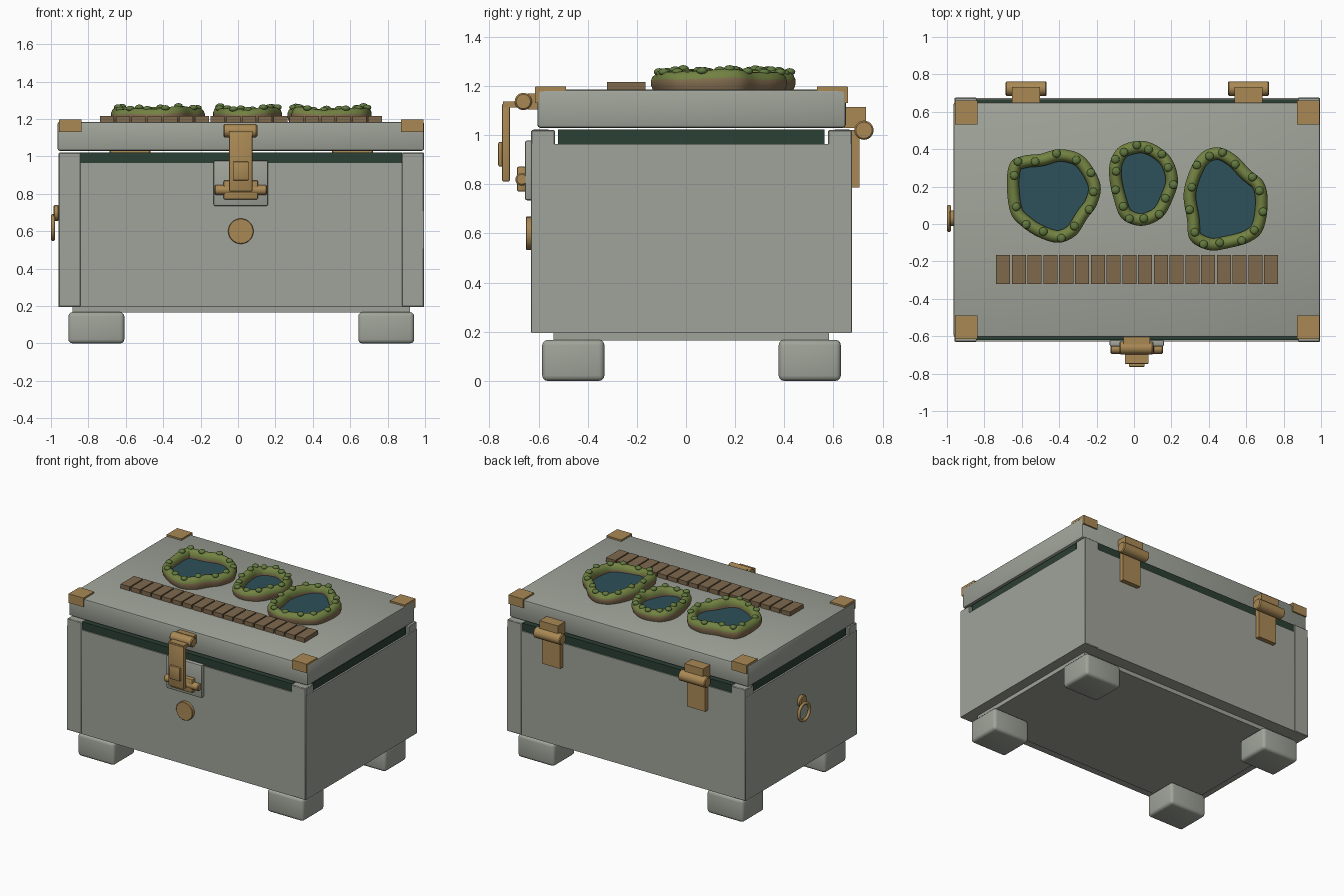
import bpy, bmesh, math
from mathutils import Vector

if "Cube" in bpy.data.objects:
    bpy.data.objects.remove(bpy.data.objects["Cube"])


def mat(name, *rgb):
    m = bpy.data.materials.new(name)
    m.diffuse_color = (*rgb, 1)
    m.use_nodes = True
    m.node_tree.nodes["Principled BSDF"].inputs["Base Color"].default_value = m.diffuse_color
    return m


GREY = mat("stone grey", 0.35, 0.37, 0.32)
BRASS = mat("brass", 0.40, 0.25, 0.09)
LINING = mat("dark green lining", 0.024, 0.05, 0.033)
WATER = mat("teal water", 0.027, 0.08, 0.10)
WOOD = mat("brown wood", 0.21, 0.138, 0.073)
ROCK = mat("rock brown", 0.23, 0.155, 0.08)
MOSS = mat("moss green", 0.17, 0.225, 0.055)
BUMP = mat("leaf green", 0.12, 0.19, 0.05)

CX, CY = 0.0175, 0.0225  # centre of the chest


def finish(bm, name, *mats):
    me = bpy.data.meshes.new(name)
    bm.to_mesh(me)
    bm.free()
    for m in mats:
        me.materials.append(m)
    ob = bpy.data.objects.new(name, me)
    bpy.context.collection.objects.link(ob)
    return ob


def smooth(ob, angle=40):
    bpy.ops.object.select_all(action='DESELECT')
    ob.select_set(True)
    bpy.context.view_layer.objects.active = ob
    bpy.ops.object.shade_smooth_by_angle(angle=math.radians(angle))


def box(name, x, y, z, m, bevel=0.0, segments=2):
    bm = bmesh.new()
    bmesh.ops.create_cube(bm, size=1)
    for v in bm.verts:
        v.co = [r[0] + (c + 0.5) * (r[1] - r[0]) for r, c in zip((x, y, z), v.co)]
    if bevel:
        bmesh.ops.bevel(bm, geom=bm.edges[:], offset=bevel, segments=segments,
                        affect='EDGES', profile=0.5)
    ob = finish(bm, name, m)
    if bevel:
        smooth(ob)
    return ob


def rod(name, centre, r, length, axis, m, bevel=0.006):
    bm = bmesh.new()
    bmesh.ops.create_cone(bm, cap_ends=True, segments=28, radius1=r, radius2=r, depth=length)
    rims = [e for e in bm.edges if abs(e.verts[0].co.z - e.verts[1].co.z) < 1e-5]
    bmesh.ops.bevel(bm, geom=rims, offset=bevel, segments=1, affect='EDGES')
    ob = finish(bm, name, m)
    ob.location = centre
    ob.rotation_euler = {'x': (0, math.pi / 2, 0), 'y': (math.pi / 2, 0, 0)}[axis]
    smooth(ob)


def flip(r, c, s):
    """Range r on the positive side of centre c, mirrored when s is -1."""
    return r if s > 0 else (2 * c - r[1], 2 * c - r[0])


# chest body, base plate and lid
box("body", (-0.96, 0.995), (-0.628, 0.673), (0.195, 0.965), GREY)
box("base_plate", (-0.885, 0.92), (-0.54, 0.582), (0.165, 0.196), GREY)
box("lid", (-0.965, 0.995), (-0.605, 0.65), (1.03, 1.185), GREY, 0.012)

# feet, corner posts and lid corner brackets, four of each
for sx in (-1, 1):
    for sy in (-1, 1):
        box("foot", flip((0.643, 0.942), CX, sx), flip((0.377, 0.63), CY, sy),
            (0, 0.167), GREY, 0.022, 3)
        box("corner_post", flip((0.876, 0.994), CX, sx), flip((0.578, 0.675), CY, sy),
            (0.196, 1.02), GREY, 0.004, 1)
        bx = flip((0.872, 0.993), CX, sx)
        box("bracket_top", bx, flip((0.533, 0.658), CY, sy), (1.18, 1.197), BRASS)
        box("bracket_flap", bx, flip((0.62, 0.66), CY, sy), (1.13, 1.196), BRASS)

# dark lining strips between the posts
for s in (-1, 1):
    box("lining_long", (-0.845, 0.878), flip((0.605, 0.665), CY, s), (0.96, 1.022), LINING)
    box("lining_side", flip((0.92, 0.982), CX, s), (-0.52, 0.563), (0.96, 1.022), LINING)

# front latch
box("latch_back_plate", (-0.13, 0.16), (-0.655, -0.62), (0.735, 0.978), GREY, 0.008)
box("latch_lid_mount", (-0.055, 0.085), (-0.645, -0.6), (1.105, 1.17), BRASS)
rod("latch_pivot", (0.013, -0.662, 1.137), 0.035, 0.18, 'x', BRASS)
box("latch_arm_top", (-0.047, 0.077), (-0.745, -0.655), (1.112, 1.137), BRASS)
box("latch_arm", (-0.047, 0.077), (-0.749, -0.716), (0.812, 1.127), BRASS, 0.006)
box("latch_tab", (-0.028, 0.057), (-0.764, -0.74), (0.872, 0.972), BRASS, 0.006)
box("latch_catch", (-0.077, 0.107), (-0.688, -0.65), (0.77, 0.872), BRASS, 0.008)
rod("latch_catch_rod", (0.015, -0.668, 0.82), 0.026, 0.28, 'x', BRASS)
rod("front_disc", (0.015, -0.638, 0.6), 0.068, 0.026, 'y', BRASS, 0.003)

# rear hinges
for s in (-1, 1):
    hx = flip((0.537, 0.687), CX, s)
    box("hinge_upper_leaf", hx, (0.64, 0.732), (1.03, 1.115), BRASS)
    box("hinge_lower_leaf", hx, (0.67, 0.706), (0.788, 1.02), BRASS)
    rod("hinge_barrel", (CX + s * 0.594, 0.724, 1.02), 0.039, 0.22, 'x', BRASS)

# pull ring on the left side
rod("ring_mount", (-0.972, 0.03, 0.697), 0.042, 0.03, 'x', BRASS)
bpy.ops.mesh.primitive_torus_add(major_radius=0.062, minor_radius=0.011, major_segments=36,
                                 minor_segments=10, location=(-0.989, 0.03, 0.62),
                                 rotation=(0, math.pi / 2, 0))
ring = bpy.context.object
ring.name = "pull_ring"
ring.data.materials.append(BRASS)
smooth(ring)

# boardwalk planks on the lid
for i in range(18):
    x = -0.737 + i * 0.0843
    box("plank", (x, x + 0.075), (-0.322, -0.165), (1.18, 1.216), WOOD)


def closed_curve(pts, n=6):
    """Smooth closed loop through pts."""
    out, k = [], len(pts)
    for i in range(k):
        a, b, c, d = (Vector(pts[(i + j) % k]) for j in (-1, 0, 1, 2))
        for t in (j / n for j in range(n)):
            out.append(0.5 * (2 * b + (c - a) * t + (2 * a - 5 * b + 4 * c - d) * t * t
                              + (3 * b - a - 3 * c + d) * t ** 3))
    return out


# pool outlines, clockwise from the left
POOLS = [
    [(-0.68, 0.22), (-0.66, 0.33), (-0.59, 0.365), (-0.5, 0.375), (-0.4, 0.4), (-0.29, 0.375),
     (-0.22, 0.3), (-0.178, 0.2), (-0.2, 0.1), (-0.25, 0.03), (-0.31, -0.06), (-0.4, -0.1),
     (-0.5, -0.075), (-0.59, -0.02), (-0.66, 0.06)],
    [(-0.132, 0.25), (-0.125, 0.34), (-0.075, 0.415), (0.03, 0.445), (0.12, 0.42), (0.2, 0.35),
     (0.235, 0.24), (0.21, 0.14), (0.15, 0.035), (0.04, -0.01), (-0.065, 0.03), (-0.11, 0.14)],
    [(0.265, 0.16), (0.3, 0.29), (0.36, 0.38), (0.45, 0.41), (0.54, 0.37), (0.62, 0.29),
     (0.695, 0.22), (0.715, 0.11), (0.69, -0.03), (0.62, -0.095), (0.5, -0.13), (0.4, -0.14),
     (0.3, -0.085), (0.283, 0.03)],
]
# rim cross-section: inset from outline, fraction of height
PROFILE = [(0.008, 0), (0.0, 0.3), (0.0, 0.58), (0.007, 0.8), (0.02, 0.96), (0.034, 1.0),
           (0.048, 0.95), (0.06, 0.78), (0.066, 0.5), (0.066, 0)]
BASE = 1.183
for p, pts in enumerate(POOLS):
    loop = closed_curve(pts)
    n = len(loop)
    normals = []
    for i in range(n):
        t = (loop[(i + 2) % n] - loop[i - 2]).normalized()
        normals.append(Vector((t.y, -t.x)))  # points into the pool
    heights = [0.077 + 0.007 * math.sin(4 * math.pi * i / n + p)
               + 0.004 * math.sin(10 * math.pi * i / n) for i in range(n)]

    # rock rim with moss on its crest
    bm = bmesh.new()
    rings = [[bm.verts.new((*(c + nv * o), BASE + f * h)) for o, f in PROFILE]
             for c, nv, h in zip(loop, normals, heights)]
    for i in range(n):
        a, b = rings[i], rings[(i + 1) % n]
        for j in range(len(PROFILE) - 1):
            face = bm.faces.new((a[j], b[j], b[j + 1], a[j + 1]))
            face.material_index = int(2 <= j <= 7)
            face.smooth = True
    bmesh.ops.recalc_face_normals(bm, faces=bm.faces[:])
    if sum(f.normal.z * f.calc_area() for f in bm.faces) < 0:
        bmesh.ops.reverse_faces(bm, faces=bm.faces[:])
    finish(bm, "pool_rim", ROCK, MOSS)

    # water surface
    bm = bmesh.new()
    face = bm.faces.new([bm.verts.new((*(c + nv * 0.062), 1.207))
                         for c, nv in zip(reversed(loop), reversed(normals))])
    bmesh.ops.triangulate(bm, faces=[face])
    finish(bm, "pool_water", WATER)

    # moss clumps along the crest
    bm = bmesh.new()
    count = (13, 14, 14)[p]
    for k in range(count):
        i = int((k + 0.4) * n / count)
        c = loop[i] + normals[i] * (0.03 + 0.008 * (-1) ** k)
        new = bmesh.ops.create_uvsphere(bm, u_segments=12, v_segments=8, radius=0.023)["verts"]
        for v in new:
            v.co = (v.co.x + c.x, v.co.y + c.y, v.co.z * 0.65 + BASE + heights[i] - 0.001)
    smooth(finish(bm, "moss_clumps", BUMP), 60)
